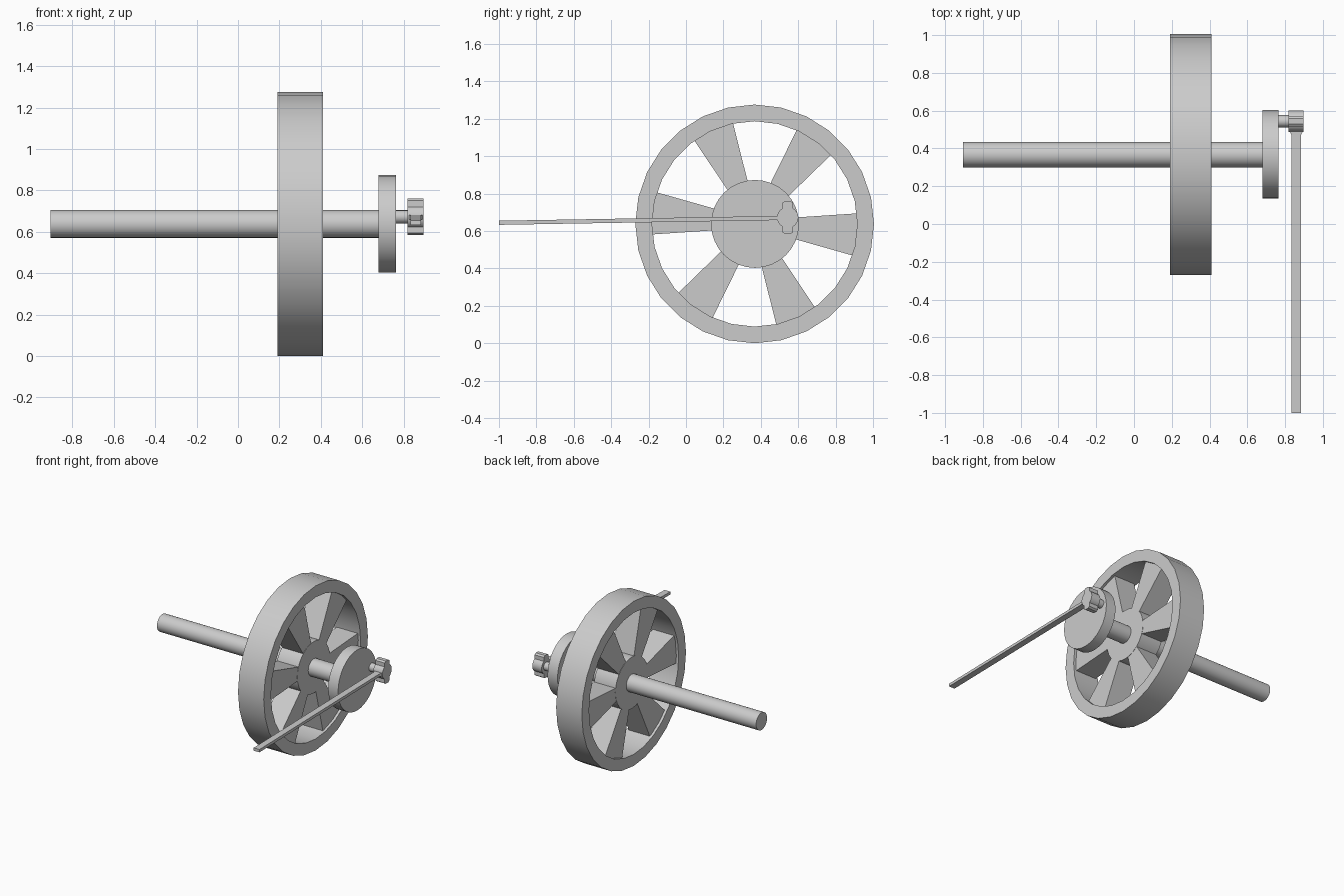
import bpy, bmesh
from math import sin, cos, pi, radians

if "Cube" in bpy.data.objects:
    bpy.data.objects.remove(bpy.data.objects["Cube"])

CY, CZ = 0.367, 0.638      # axle centre
PY, PZ = 0.544, 0.672      # crank pin centre


def finish(name, bm, smooth=True):
    bmesh.ops.recalc_face_normals(bm, faces=bm.faces)
    me = bpy.data.meshes.new(name)
    bm.to_mesh(me)
    bm.free()
    ob = bpy.data.objects.new(name, me)
    bpy.context.collection.objects.link(ob)
    if smooth:
        bpy.ops.object.select_all(action='DESELECT')
        ob.select_set(True)
        bpy.context.view_layer.objects.active = ob
        bpy.ops.object.shade_smooth_by_angle(angle=radians(30))
    return ob


def prism(name, pts, x0, x1, smooth=False):
    """Extrude a closed (y, z) outline along x."""
    bm = bmesh.new()
    f = bm.faces.new([bm.verts.new((x0, y, z)) for y, z in pts])
    r = bmesh.ops.extrude_face_region(bm, geom=[f])
    bmesh.ops.translate(bm, vec=(x1 - x0, 0, 0),
                        verts=[v for v in r['geom'] if isinstance(v, bmesh.types.BMVert)])
    return finish(name, bm, smooth)


def circle(cy, cz, r, n):
    return [(cy + r * cos(2 * pi * i / n), cz + r * sin(2 * pi * i / n)) for i in range(n)]


# Wheel rim: rectangular section swept round the axle
bm = bmesh.new()
n = 28
rings = [[bm.verts.new((x, y, z)) for y, z in circle(CY, CZ, r, n)]
         for x, r in ((0.19, 0.638), (0.41, 0.638), (0.41, 0.549), (0.19, 0.549))]
for k in range(4):
    a, b = rings[k], rings[(k + 1) % 4]
    for i in range(n):
        j = (i + 1) % n
        bm.faces.new((a[i], a[j], b[j], b[i]))
finish("wheel_rim", bm)

# Hub and six flaring spokes
prism("wheel_hub", circle(CY, CZ, 0.2, 28), 0.208, 0.392, True)
for k in range(6):
    a = radians(-6 + 60 * k)
    outline = [(0.15, -0.046), (0.555, -0.116), (0.555, 0.116), (0.15, 0.046)]
    prism(f"spoke_{k + 1}",
          [(CY + r * cos(a) - w * sin(a), CZ + r * sin(a) + w * cos(a)) for r, w in outline],
          0.21, 0.39)

# Axle, crank disc and crank pin
prism("axle", circle(CY, CZ, 0.067, 32), -0.905, 0.69, True)
prism("crank_disc", circle(CY + 0.002, CZ, 0.235, 32), 0.679, 0.764, True)
prism("crank_pin", circle(PY, PZ, 0.032, 16), 0.755, 0.89, True)

# Rod end: round bearing with a clamp lug above and below
prism("rod_bearing", circle(PY, PZ, 0.057, 16), 0.818, 0.897, True)
prism("rod_lugs", [(PY + s * y, PZ + s * z) for s in (1, -1) for y, z in
                   ((0.029, -0.078), (0.029, 0.078), (0.015, 0.088), (-0.015, 0.088))],
      0.818, 0.897)

# Connecting rod: thin bar that flares where it meets the bearing
bm = bmesh.new()
sections = [(-1.0, 0.644, 0.025, 0.011), (0.47, 0.669, 0.025, 0.011), (0.5, 0.670, 0.038, 0.011)]
loops = [[bm.verts.new((0.859 + sx * hx, y, z + sz * hz))
          for sx, sz in ((-1, -1), (1, -1), (1, 1), (-1, 1))] for y, z, hx, hz in sections]
for a, b in zip(loops, loops[1:]):
    for i in range(4):
        j = (i + 1) % 4
        bm.faces.new((a[i], a[j], b[j], b[i]))
bm.faces.new(loops[0])
bm.faces.new(loops[-1])
finish("connecting_rod", bm, False)
